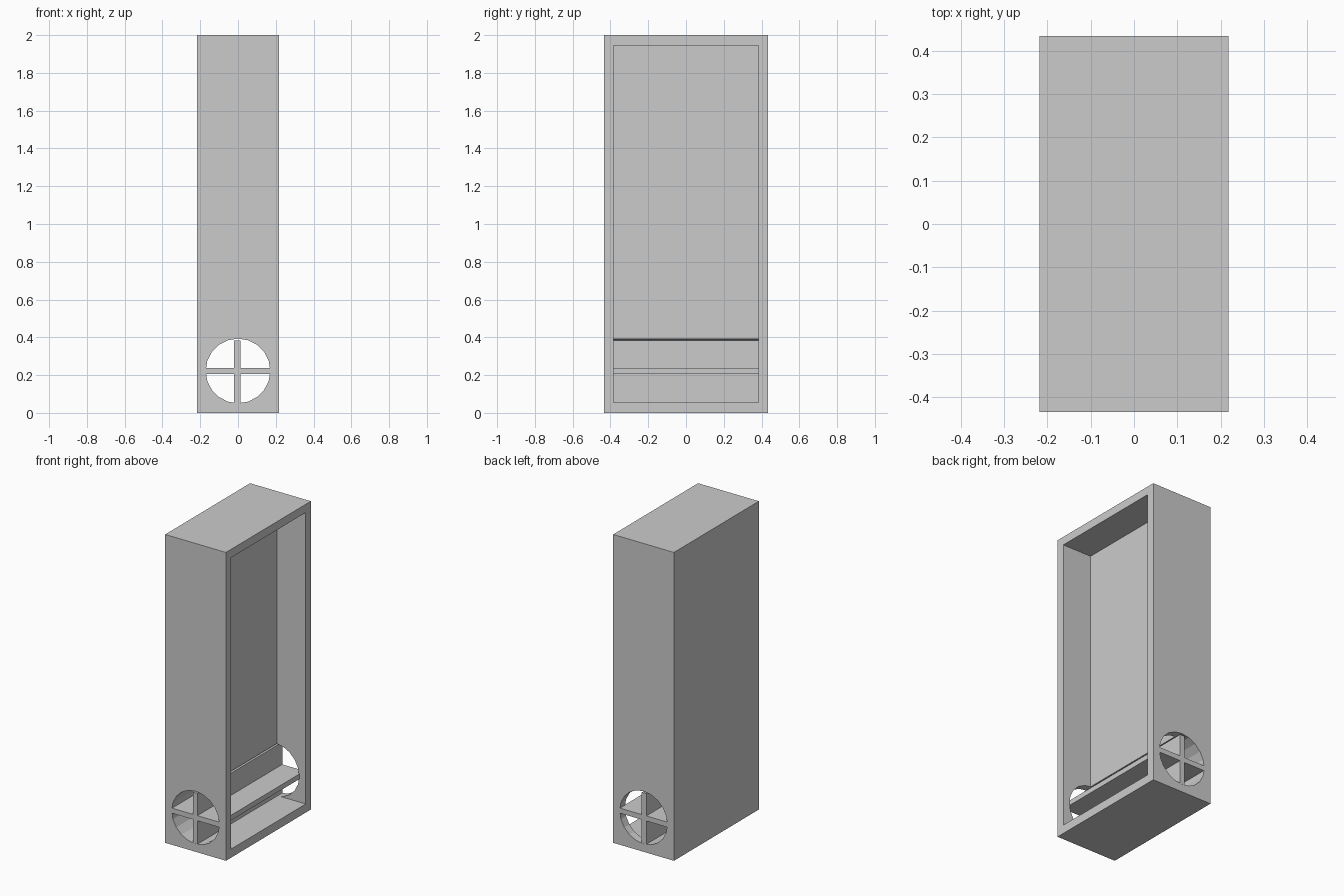
import bpy, math

if "Cube" in bpy.data.objects:
    bpy.data.objects.remove(bpy.data.objects["Cube"])


def box(name, x, y, z):
    """Box spanning the given (min, max) ranges."""
    bpy.ops.mesh.primitive_cube_add(
        size=1, location=[(a + b) / 2 for a, b in (x, y, z)])
    ob = bpy.context.object
    ob.name = name
    ob.scale = [b - a for a, b in (x, y, z)]
    bpy.ops.object.transform_apply(location=False, rotation=False, scale=True)
    return ob


def cut(target, cutter):
    """Subtract the cutter from the target, then discard it."""
    cutter.hide_render = True
    mod = target.modifiers.new("cut", 'BOOLEAN')
    mod.operation = 'DIFFERENCE'
    mod.solver = 'EXACT'
    mod.object = cutter
    bpy.context.view_layer.objects.active = target
    bpy.ops.object.modifier_apply(modifier=mod.name)
    bpy.data.objects.remove(cutter)


HX, HY = 0.218, 0.435          # half width, half length
CZ, R = 0.222, 0.171           # tunnel centre height and radius

# Tall cabinet body
cabinet = box("cabinet_body", (-HX, HX), (-HY, HY), (0, 2))

# Recess open on the right side
cut(cabinet, box("recess_cutter", (0.01, 0.4), (-0.383, 0.383), (0.056, 1.946)))

# 20-sided tunnel running front to back
bpy.ops.mesh.primitive_cylinder_add(vertices=20, radius=R, depth=1.2,
                                    location=(0, 0, CZ),
                                    rotation=(math.pi / 2, 0, 0))
cut(cabinet, bpy.context.object)

# Crossed boards dividing the tunnel
box("horizontal_board", (-0.172, 0.172), (-HY, HY), (0.205, 0.238))
box("vertical_board", (-0.02, 0.013), (-HY, HY), (0.052, 0.382))
